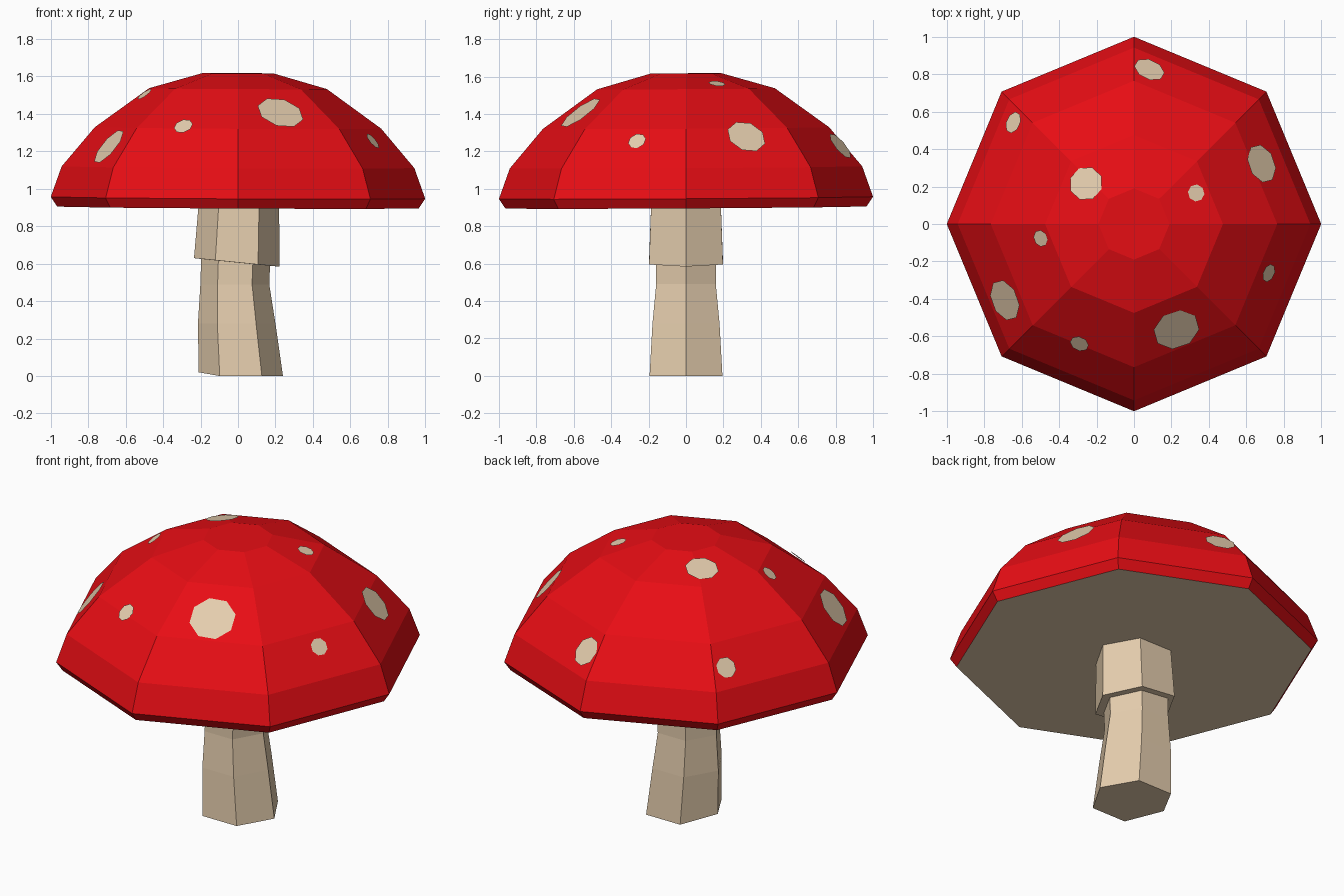
import bpy, bmesh, math
from mathutils import Vector
from mathutils.bvhtree import BVHTree

if "Cube" in bpy.data.objects:
    bpy.data.objects.remove(bpy.data.objects["Cube"])


def material(name, rgb):
    m = bpy.data.materials.new(name)
    m.diffuse_color = (*rgb, 1)
    m.use_nodes = True
    m.node_tree.nodes["Principled BSDF"].inputs["Base Color"].default_value = m.diffuse_color
    return m


RED = material("cap_red", (0.8, 0.004, 0.007))
CREAM = material("cream", (0.78, 0.61, 0.42))


def lathe(name, sides, rings, mats):
    """Stack of rings (radius, z, x offset, x tilt, y tilt), capped at both ends."""
    bm = bmesh.new()
    loops = []
    for r, z, ox, tx, ty in rings:
        loop = []
        for i in range(sides):
            a = 2 * math.pi * i / sides
            x, y = r * math.cos(a), r * math.sin(a)
            loop.append(bm.verts.new((x + ox, y, z + tx * x + ty * y)))
        loops.append(loop)
    bottom = bm.faces.new(loops[0][::-1])
    for lo, hi in zip(loops, loops[1:]):
        for i in range(sides):
            j = (i + 1) % sides
            bm.faces.new((lo[i], lo[j], hi[j], hi[i]))
    bm.faces.new(loops[-1])
    bottom.material_index = len(mats) - 1
    return bm, loops


def finish(name, bm, mats):
    bm.normal_update()
    me = bpy.data.meshes.new(name)
    bm.to_mesh(me)
    bm.free()
    for m in mats:
        me.materials.append(m)
    ob = bpy.data.objects.new(name, me)
    bpy.context.collection.objects.link(ob)
    return ob


# Cap: faceted octagonal dome with a cream underside
profile = [(0.965, 0.9), (1.0, 0.952), (0.942, 1.115), (0.765, 1.325),
           (0.475, 1.535), (0.19, 1.617)]
mats = [RED, CREAM]
bm, _ = lathe("cap", 8, [(r, z, 0, -0.005, 0.006) for r, z in profile], mats)
bm.normal_update()
surface = BVHTree.FromBMesh(bm)
finish("cap", bm, mats)

# Stem: slightly bent hexagonal column with a stepped collar
rings = [(0.225, 0.0, 0.015, 0, 0), (0.207, 0.28, -0.007, 0, 0),
         (0.184, 0.49, -0.017, 0, 0), (0.184, 0.607, -0.013, -0.1, 0),
         (0.228, 0.607, -0.007, -0.1, 0), (0.215, 0.92, 0.005, 0, 0)]
bm, loops = lathe("stem", 6, rings, [CREAM])
loops[0][3].co.z = 0.02
finish("stem", bm, [CREAM])

# Spots: flat octagons laid on the dome (x, y, radius)
spots = [(-0.255, 0.215, 0.092), (0.33, 0.165, 0.046), (-0.495, -0.075, 0.046),
         (-0.685, -0.405, 0.115), (-0.29, -0.635, 0.052), (0.225, -0.56, 0.127),
         (0.715, -0.26, 0.05), (0.675, 0.32, 0.107), (0.08, 0.82, 0.085),
         (-0.64, 0.54, 0.06)]
for k, (x, y, r) in enumerate(spots, 1):
    angles = [2 * math.pi * i / 8 for i in range(8)]
    points = [(x, y)] + [(x + 0.7 * r * math.cos(a), y + 0.7 * r * math.sin(a))
                         for a in angles]
    hits = [surface.ray_cast(Vector((px, py, 3)), Vector((0, 0, -1)))[:2]
            for px, py in points]
    hits = [h for h in hits if h[0] is not None]
    n = sum((h[1] for h in hits), Vector()).normalized()
    lift = max((h[0] - hits[0][0]).dot(n) for h in hits) + 0.007
    centre = hits[0][0] + n * lift
    u = Vector((0, 0, 1)).cross(n).normalized()
    v = n.cross(u)
    bm = bmesh.new()
    top = [bm.verts.new(centre + r * (u * math.cos(a + 0.3) + v * math.sin(a + 0.3)))
           for a in angles]
    bm.faces.new(top)
    finish(f"spot_{k}", bm, [CREAM])
